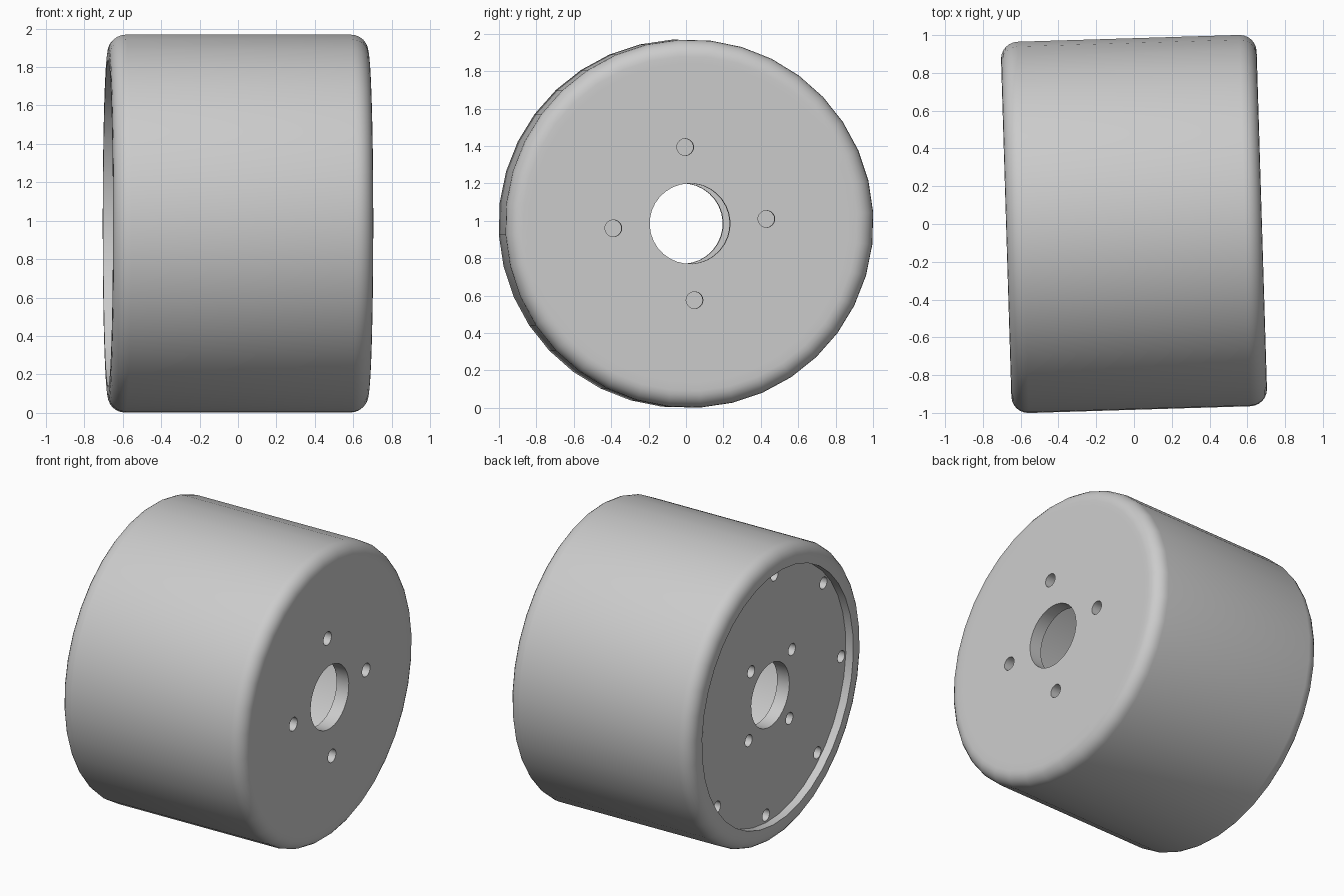
import bpy
import bmesh
from math import radians, cos, sin, pi
from mathutils import Matrix, Vector

if "Cube" in bpy.data.objects:
    bpy.data.objects.remove(bpy.data.objects["Cube"], do_unlink=True)

RADIUS, HALF, FILLET, BORE = 0.985, 0.677, 0.09, 0.852
PLATE, RECESS, SIDES = 0.09, 0.055, 36

# Drum frame: local z runs along the axle, which lies near x
frame = (Matrix.Translation((0, 0, RADIUS)) @ Matrix.Rotation(radians(1.75), 4, 'Z')
         @ Matrix.Rotation(radians(3.5), 4, 'X') @ Matrix.Rotation(pi / 2, 4, 'Y'))

grey = bpy.data.materials.new("plain_grey")
grey.use_nodes = True
colour = (0.6, 0.6, 0.6, 1)
grey.diffuse_color = colour
grey.node_tree.nodes["Principled BSDF"].inputs["Base Color"].default_value = colour


def make_object(name, bm):
    bmesh.ops.recalc_face_normals(bm, faces=bm.faces)
    mesh = bpy.data.meshes.new(name)
    bm.to_mesh(mesh)
    bm.free()
    mesh.materials.append(grey)
    obj = bpy.data.objects.new(name, mesh)
    bpy.context.collection.objects.link(obj)
    obj.matrix_world = frame
    return obj


def select(obj):
    bpy.ops.object.select_all(action='DESELECT')
    obj.select_set(True)
    bpy.context.view_layer.objects.active = obj


def add_cylinder(bm, radius, low, high, sides, x=0, y=0):
    bmesh.ops.create_cone(bm, cap_ends=True, segments=sides, radius1=radius, radius2=radius,
                          depth=high - low,
                          matrix=Matrix.Translation((x, y, (low + high) / 2)))


def make_shell():
    # Tube section with rounded outer corners, spun around the axle
    profile = [(BORE, HALF), (BORE, -HALF)]
    for side in (-1, 1):
        for i in range(7):
            a = pi / 2 * (i if side < 0 else 6 - i) / 6
            profile.append((RADIUS - FILLET + FILLET * sin(a),
                            side * (HALF - FILLET + FILLET * cos(a))))
    bm = bmesh.new()
    verts = [bm.verts.new((r, 0, z)) for r, z in profile]
    edges = [bm.edges.new((verts[i - 1], verts[i])) for i in range(len(verts))]
    bmesh.ops.spin(bm, geom=verts + edges, cent=(0, 0, 0), axis=(0, 0, 1),
                   angle=2 * pi, steps=SIDES, use_merge=True)
    bmesh.ops.remove_doubles(bm, verts=bm.verts, dist=0.0001)
    return make_object("drum_shell", bm)


def make_plate(name, low, rings):
    # Disc pierced by the axle hole and rings of bolt holes
    bm = bmesh.new()
    add_cylinder(bm, BORE, low, low + PLATE, SIDES)
    plate = make_object(name, bm)
    holes = bmesh.new()
    start, end = low - 0.1, low + PLATE + 0.1
    add_cylinder(holes, 0.215, start, end, 32)
    for count, ring, size, turn in rings:
        for i in range(count):
            a = radians(turn) + 2 * pi * i / count
            add_cylinder(holes, size, start, end, 20, ring * cos(a), ring * sin(a))
    cutter = make_object(name + "_cutter", holes)
    cutter.hide_render = True
    cut = plate.modifiers.new("holes", 'BOOLEAN')
    cut.operation = 'DIFFERENCE'
    cut.solver = 'EXACT'
    cut.object = cutter
    select(plate)
    bpy.ops.object.modifier_apply(modifier=cut.name)
    bpy.data.objects.remove(cutter, do_unlink=True)
    return plate


parts = [
    make_shell(),
    make_plate("flush_end_plate", HALF - PLATE, [(4, 0.41, 0.045, 0)]),
    make_plate("recessed_end_plate", RECESS - HALF,
               [(4, 0.325, 0.04, 45), (8, 0.8, 0.04, 0)]),
]

# Smooth the round surfaces and keep the rims crisp
for part in parts:
    select(part)
    bpy.ops.object.shade_smooth_by_angle(angle=radians(30))
